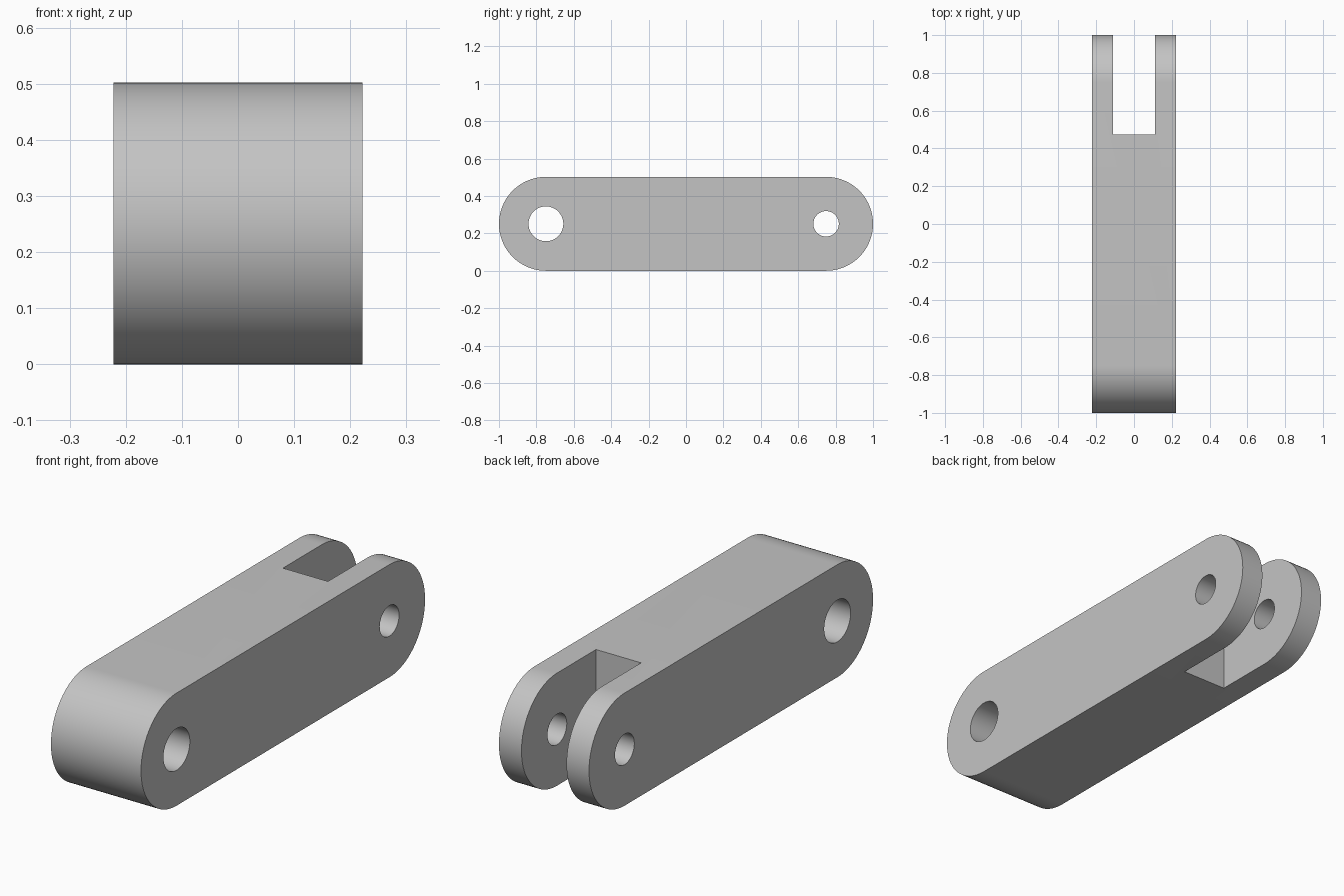
import bpy
import bmesh
from math import pi, sin, cos, radians

R = 0.251          # end radius, half the height
END = 1 - R        # pin centre distance along y
HALF_W = 0.222     # half width
SLOT_HALF = 0.111
SLOT_START = 0.475

cube = bpy.data.objects.get("Cube")
if cube:
    bpy.data.objects.remove(cube, do_unlink=True)

grey = bpy.data.materials.new("plain grey")
grey.use_nodes = True
colour = (0.55, 0.55, 0.55, 1)
grey.diffuse_color = colour
grey.node_tree.nodes["Principled BSDF"].inputs["Base Color"].default_value = colour


def arc(y, radius, start, sweep, steps):
    """Points of an arc in the y-z plane around a pin centre."""
    angles = [start + sweep * i / steps for i in range(steps + 1)]
    return [(y + radius * cos(a), R + radius * sin(a)) for a in angles]


def prism(name, outline, half_width):
    """Extrude a y-z outline symmetrically across x."""
    bm = bmesh.new()
    face = bm.faces.new([bm.verts.new((-half_width, y, z)) for y, z in outline])
    ext = bmesh.ops.extrude_face_region(bm, geom=[face])
    verts = [v for v in ext["geom"] if isinstance(v, bmesh.types.BMVert)]
    bmesh.ops.translate(bm, verts=verts, vec=(2 * half_width, 0, 0))
    bmesh.ops.recalc_face_normals(bm, faces=bm.faces[:])
    mesh = bpy.data.meshes.new(name)
    bm.to_mesh(mesh)
    bm.free()
    mesh.materials.append(grey)
    obj = bpy.data.objects.new(name, mesh)
    bpy.context.collection.objects.link(obj)
    return obj


# Link body with two rounded ends
body = prism("link_body",
             arc(END, R, -pi / 2, pi, 48) + arc(-END, R, pi / 2, pi, 48), HALF_W)

# Cutters: fork slot at the back, a large front pin hole and a small rear one
slot = [(SLOT_START, -R), (1 + R, -R), (1 + R, 3 * R), (SLOT_START, 3 * R)]
cutters = [
    prism("fork_slot_cutter", slot, SLOT_HALF),
    prism("front_hole_cutter", arc(-END, 0.093, 0, 2 * pi, 64)[:-1], 2 * HALF_W),
    prism("rear_hole_cutter", arc(END, 0.068, 0, 2 * pi, 64)[:-1], 2 * HALF_W),
]

bpy.ops.object.select_all(action='DESELECT')
body.select_set(True)
bpy.context.view_layer.objects.active = body
for cutter in cutters:
    cutter.hide_render = True
    mod = body.modifiers.new(cutter.name, 'BOOLEAN')
    mod.operation = 'DIFFERENCE'
    mod.solver = 'EXACT'
    mod.object = cutter
    bpy.ops.object.modifier_apply(modifier=mod.name)
    bpy.data.objects.remove(cutter, do_unlink=True)

# Smooth curved walls, crisp rims
bpy.ops.object.shade_smooth_by_angle(angle=radians(30))
